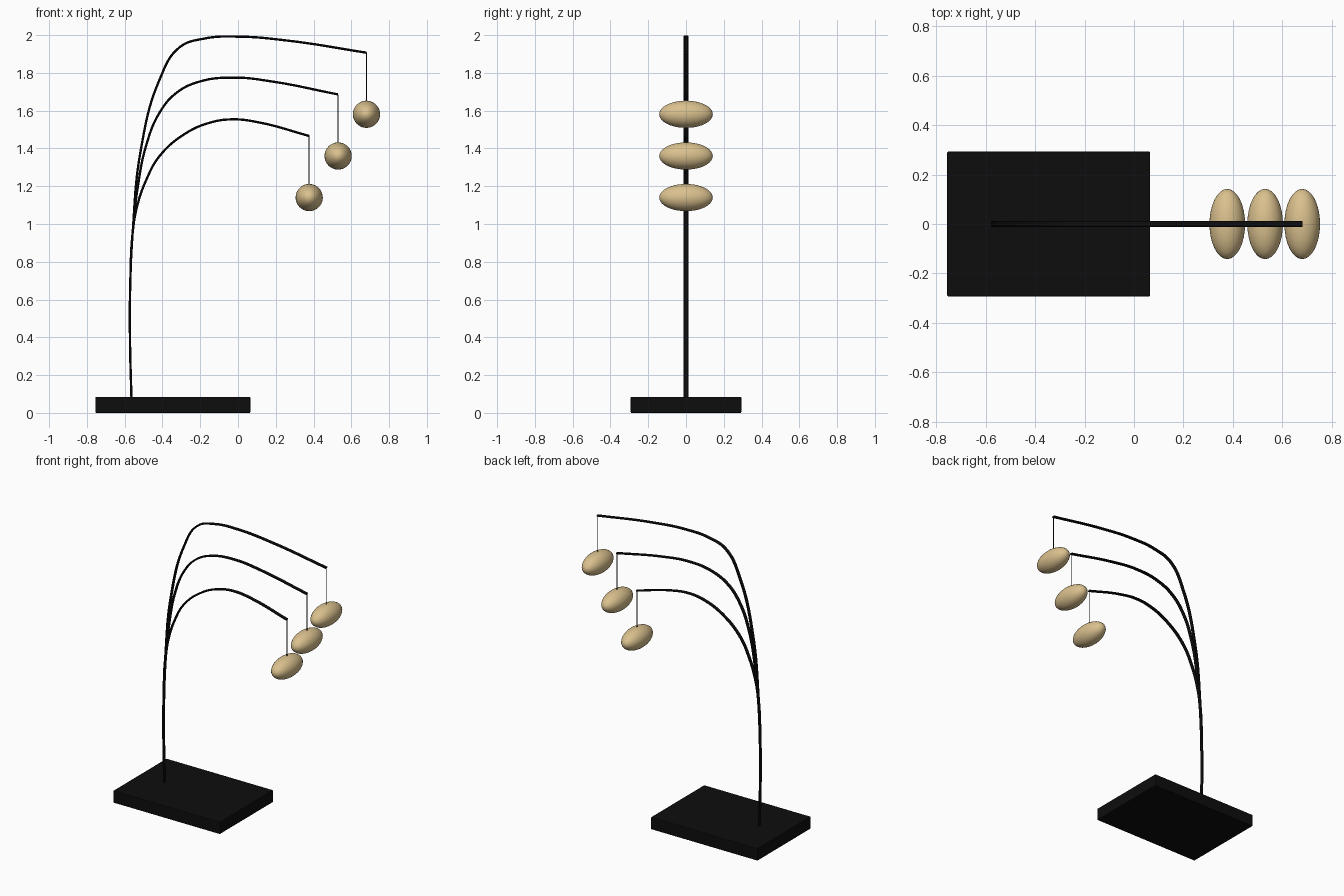
import bpy

cube = bpy.data.objects.get("Cube")
if cube:
    bpy.data.objects.remove(cube, do_unlink=True)


def make_material(name, color, roughness):
    mat = bpy.data.materials.new(name)
    mat.use_nodes = True
    mat.diffuse_color = (*color, 1)
    bsdf = mat.node_tree.nodes["Principled BSDF"]
    bsdf.inputs["Base Color"].default_value = (*color, 1)
    bsdf.inputs["Roughness"].default_value = roughness
    return mat


BLACK = make_material("black", (0.004, 0.004, 0.004), 0.5)
TAN = make_material("tan_wood", (0.7, 0.53, 0.27), 0.6)


def finish(name, mat):
    obj = bpy.context.object
    obj.name = obj.data.name = name
    obj.data.materials.append(mat)
    return obj


def rod(name, points):
    """Smooth curved rod in the xz plane with a flattened, oval section."""
    curve = bpy.data.curves.new(name, "CURVE")
    curve.dimensions = "3D"
    curve.resolution_u = 10
    curve.bevel_depth = 0.0065
    curve.bevel_resolution = 3
    curve.use_fill_caps = True
    spline = curve.splines.new("BEZIER")
    spline.bezier_points.add(len(points) - 1)
    for bp, (x, z) in zip(spline.bezier_points, points):
        bp.co = (x, 0, z)
        bp.handle_left_type = bp.handle_right_type = "AUTO"
    obj = bpy.data.objects.new(name, curve)
    obj.scale.y = 2
    bpy.context.collection.objects.link(obj)
    bpy.ops.object.select_all(action="DESELECT")
    obj.select_set(True)
    bpy.context.view_layer.objects.active = obj
    bpy.ops.object.convert(target="MESH")
    bpy.ops.object.shade_smooth_by_angle()
    finish(name, BLACK)


# Base slab
bpy.ops.mesh.primitive_cube_add(size=1, location=(-0.345, 0, 0.0425))
base = finish("base", BLACK)
base.scale = (0.82, 0.585, 0.085)
bpy.ops.object.transform_apply(location=False, rotation=False, scale=True)
bevel = base.modifiers.new("soft_edge", "BEVEL")
bevel.width = 0.004
bevel.segments = 2

# Arms share the lower stem, then fan out
STEM = [(-0.563, 0.04), (-0.572, 0.4), (-0.57, 0.7), (-0.558, 0.95)]
ARMS = {
    "upper": [(-0.515, 1.39), (-0.415, 1.765), (-0.31, 1.935), (-0.177, 1.982),
              (0, 1.992), (0.27, 1.97), (0.68, 1.907)],
    "middle": [(-0.53, 1.2), (-0.485, 1.42), (-0.415, 1.59), (-0.325, 1.695),
               (-0.2, 1.755), (-0.02, 1.775), (0.17, 1.756), (0.53, 1.686)],
    "lower": [(-0.535, 1.09), (-0.485, 1.235), (-0.415, 1.36), (-0.28, 1.478),
              (-0.15, 1.536), (-0.03, 1.554), (0.115, 1.537), (0.377, 1.466)],
}
for level, points in ARMS.items():
    rod(level + "_arm", STEM + points)
    tip_x, tip_z = points[-1]
    ball_z = tip_z - 0.326

    # Hanging string
    bpy.ops.mesh.primitive_cylinder_add(
        vertices=8, radius=0.0025, depth=tip_z - ball_z - 0.06,
        location=(tip_x, 0, (tip_z + ball_z + 0.06) / 2))
    bpy.ops.object.shade_smooth_by_angle()
    finish(level + "_string", BLACK)

    # Elongated pendant
    bpy.ops.mesh.primitive_uv_sphere_add(
        segments=32, ring_count=20, radius=0.072, location=(tip_x, 0, ball_z))
    bpy.ops.object.shade_smooth()
    finish(level + "_pendant", TAN).scale.y = 1.97
